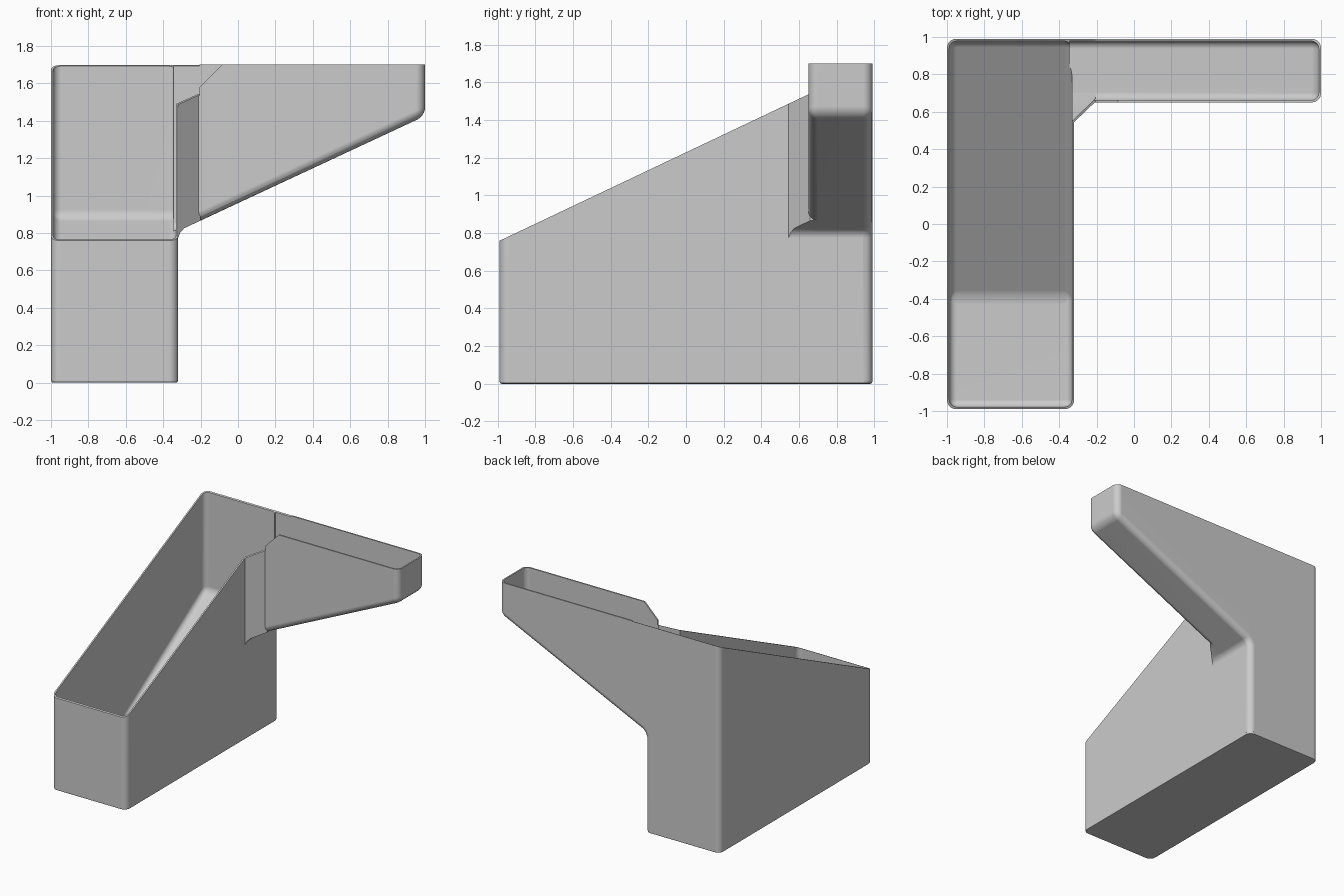
import bpy
import bmesh

cube = bpy.data.objects.get("Cube")
if cube:
    bpy.data.objects.remove(cube, do_unlink=True)

grey = bpy.data.materials.new("plain_grey")
grey.use_nodes = True
grey.diffuse_color = (0.6, 0.6, 0.6, 1)
grey.node_tree.nodes["Principled BSDF"].inputs["Base Color"].default_value = (0.6, 0.6, 0.6, 1)

WALL = 0.012
HIGH = 1.85       # rough height, trimmed later
OPEN = 2.0        # cavities pass through the top


def arm_floor(x):
    return 0.96 + 0.466 * x


def solid(name, ring_a, ring_b, bevels=()):
    """Loft between two matching rings, then round the edges each rule picks."""
    bm = bmesh.new()
    a = [bm.verts.new(p) for p in ring_a]
    b = [bm.verts.new(p) for p in ring_b]
    n = len(a)
    bm.faces.new(a)
    bm.faces.new(b)
    for i in range(n):
        j = (i + 1) % n
        bm.faces.new((a[i], a[j], b[j], b[i]))
    bmesh.ops.recalc_face_normals(bm, faces=bm.faces)
    for radius, segments, rule in bevels:
        edges = [e for e in bm.edges if rule(e.verts[0].co, e.verts[1].co)]
        bmesh.ops.bevel(bm, geom=edges, offset=radius, offset_type='OFFSET',
                        segments=segments, profile=0.5, affect='EDGES', clamp_overlap=True)
    bmesh.ops.recalc_face_normals(bm, faces=bm.faces)
    mesh = bpy.data.meshes.new(name)
    bm.to_mesh(mesh)
    bm.free()
    mesh.materials.append(grey)
    ob = bpy.data.objects.new(name, mesh)
    bpy.context.collection.objects.link(ob)
    return ob


def along_x(name, profile, x0, x1, bevels=()):
    return solid(name, [(x0, y, z) for y, z in profile], [(x1, y, z) for y, z in profile], bevels)


def along_y(name, profile, y0, y1, bevels=()):
    return solid(name, [(x, y0, z) for x, z in profile], [(x, y1, z) for x, z in profile], bevels)


def along_z(name, foot, z0, z1):
    return solid(name, [(x, y, z0) for x, y in foot], [(x, y, z1) for x, y in foot])


def combine(target, other, operation):
    """Boolean with the manifold solver, or the exact one if that changes nothing."""
    bpy.context.view_layer.objects.active = target
    before = len(target.data.vertices)
    for solver in ('MANIFOLD', 'EXACT'):
        mod = target.modifiers.new("join", 'BOOLEAN')
        mod.operation = operation
        mod.solver = solver
        mod.use_hole_tolerant = True
        mod.object = other
        bpy.ops.object.modifier_apply(modifier=mod.name)
        if len(target.data.vertices) != before:
            break
    bpy.data.objects.remove(other, do_unlink=True)


def upright(p, q):
    return abs(p.z - q.z) > 0.3 and abs(p.y - q.y) < 0.01


def at_base(p, q):
    return max(p.z, q.z) < 0.001


def below_rim(p, q):
    return min(p.z, q.z) < 1.8


def arm_outline(p, q):
    across = abs(p.y - q.y) > 0.1 and p.x < 0
    return below_rim(p, q) and min(p.x, q.x) > -0.33 and not across


def cavity_outline(p, q):
    return below_rim(p, q) and max(p.x, q.x) > 0


# Outer body: deep bin, then the arm whose underside flows into the bin wall
hopper = along_x("hopper", [(-0.99, 0), (0.99, 0), (0.99, HIGH), (-0.99, HIGH)], -1, -0.32,
                 [(0.05, 5, upright), (0.012, 2, at_base)])
arm = [(-0.5, 0.02), (-0.32, 0.02), (-0.32, 0.775), (-0.3084, 0.8037), (-0.2874, 0.826),
       (1, arm_floor(1)), (1, HIGH), (-0.5, HIGH)]
combine(hopper, along_y("arm", arm, 0.65, 0.99, [(0.048, 5, arm_outline)]), 'UNION')

# Diagonal corner panel between bin and arm
corner = along_y("corner", arm, 0.5, 0.8)
outside = [(-0.4, 0.4686), (-0.2, 0.6596), (-0.2, 0.9), (1.1, 0.9), (1.1, 0.2), (-0.4, 0.2)]
combine(corner, along_z("corner_trim", outside, -0.2, 2.2), 'DIFFERENCE')
combine(hopper, corner, 'UNION')

# Rim: flat top, sloping bin sides and the angled notch in the arm's front wall
flat = [(-1.5, 1.7), (1.5, 1.7), (1.5, 2.5), (-1.5, 2.5)]
combine(hopper, along_x("flat_trim", flat, -1.5, 1.5), 'DIFFERENCE')
slope = [(y, 1.698 + (y - 0.99) * 0.474) for y in (-1.3, 1.3)] + [(1.3, 2.6), (-1.3, 2.6)]
combine(hopper, along_x("slope_trim", slope, -1.5, -0.205), 'DIFFERENCE')
notch = [(-0.3, 1.58), (-0.205, 1.58), (-0.08, 1.705), (-0.08, 1.8), (-0.3, 1.8)]
combine(hopper, along_y("notch_trim", notch, 0.4, 0.8), 'DIFFERENCE')

# Cavities: bin with a ramped floor, then the arm and the corner
lo, hi = -0.99 + WALL, 0.99 - WALL
bin_side = [(lo, WALL), (-0.39, WALL), (hi, 0.885), (hi, OPEN), (lo, OPEN)]
combine(hopper, along_x("bin_cavity", bin_side, -1 + WALL, -0.32 - WALL, [(0.04, 5, below_rim)]), 'DIFFERENCE')
x0, x1 = -0.345, 1 - WALL
arm_side = [(x0, arm_floor(x0) + WALL), (x1, arm_floor(x1) + WALL), (x1, OPEN), (x0, OPEN)]
combine(hopper, along_y("arm_cavity", arm_side, 0.65 + WALL, hi, [(0.04, 5, cavity_outline)]), 'DIFFERENCE')
foot = [(-0.345, 0.538), (-0.205, 0.672), (-0.205, 0.75), (-0.345, 0.75)]
combine(hopper, solid("corner_cavity", [(x, y, arm_floor(x) + WALL) for x, y in foot],
                      [(x, y, OPEN) for x, y in foot]), 'DIFFERENCE')

# Smooth rounded corners, flat walls
bpy.ops.object.select_all(action='DESELECT')
hopper.select_set(True)
bpy.context.view_layer.objects.active = hopper
bpy.ops.object.shade_smooth_by_angle(angle=0.5)
weighted = hopper.modifiers.new("even_shading", 'WEIGHTED_NORMAL')
weighted.keep_sharp = True
